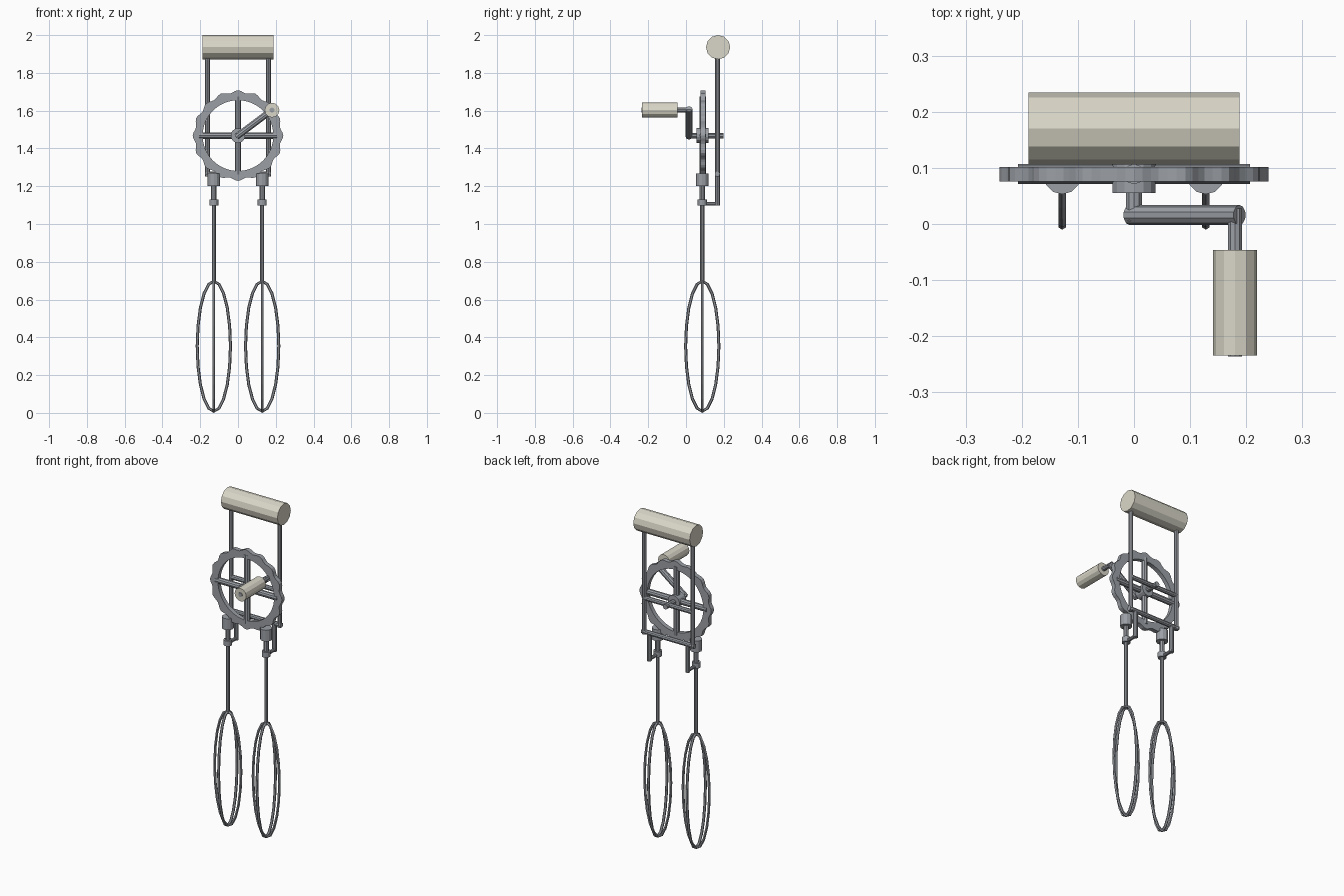
import bpy, bmesh, math
from mathutils import Vector

if "Cube" in bpy.data.objects:
    bpy.data.objects.remove(bpy.data.objects["Cube"])


def material(name, rgb):
    m = bpy.data.materials.new(name)
    m.diffuse_color = (*rgb, 1)
    m.use_nodes = True
    m.node_tree.nodes["Principled BSDF"].inputs["Base Color"].default_value = m.diffuse_color
    return m


steel = material("grey steel", (0.33, 0.35, 0.38))
cream = material("cream", (0.70, 0.68, 0.58))


def finish(name, bm, mat):
    bmesh.ops.recalc_face_normals(bm, faces=bm.faces)
    me = bpy.data.meshes.new(name)
    bm.to_mesh(me)
    bm.free()
    me.materials.append(mat)
    ob = bpy.data.objects.new(name, me)
    bpy.context.collection.objects.link(ob)
    return ob


def rod(name, a, b, r, mat=steel, sides=10):
    """Flat-faced cylinder between two points."""
    a, b = Vector(a), Vector(b)
    d = b - a
    bm = bmesh.new()
    bmesh.ops.create_cone(bm, cap_ends=True, segments=sides,
                          radius1=r, radius2=r, depth=d.length)
    ob = finish(name, bm, mat)
    ob.rotation_mode = 'QUATERNION'
    ob.rotation_quaternion = Vector((0, 0, 1)).rotation_difference(d)
    ob.location = (a + b) / 2
    return ob


def loop_wire(name, cx, cy, cz, rx, ry, rz, wire, n=20, sides=6):
    """Elliptical wire hoop in a vertical plane."""
    out = Vector((rx, ry, 0))
    w = out.normalized()
    side = w.cross(Vector((0, 0, 1)))
    bm = bmesh.new()
    rings = []
    for i in range(n):
        t = 2 * math.pi * i / n
        p = Vector((cx, cy, cz)) + out * math.cos(t) + Vector((0, 0, rz * math.sin(t)))
        nrm = (w * math.cos(t) * rz + Vector((0, 0, out.length * math.sin(t)))).normalized()
        rings.append([bm.verts.new(p + wire * (nrm * math.cos(2 * math.pi * k / sides)
                                               + side * math.sin(2 * math.pi * k / sides)))
                      for k in range(sides)])
    for i in range(n):
        r0, r1 = rings[i], rings[(i + 1) % n]
        for k in range(sides):
            q = (k + 1) % sides
            bm.faces.new((r0[k], r0[q], r1[q], r1[k]))
    return finish(name, bm, steel)


WZ, WY, BX, FY = 1.468, 0.089, 0.128, 0.166   # wheel centre, beater x, frame y

# top handle and frame
rod("top_handle", (-0.188, 0.17, 1.936), (0.188, 0.17, 1.936), 0.064, cream, 12)
rod("axle_crossbar", (-0.162, FY, WZ), (0.162, FY, WZ), 0.014)
rod("lower_crossbar", (-0.175, FY, 1.265), (0.175, FY, 1.265), 0.014)

# scalloped drive wheel rim
bm = bmesh.new()
n, lobes = 96, 16
rim = []
for i in range(n):
    t = 2 * math.pi * i / n
    ro = 0.233 + 0.007 * math.cos(lobes * t)
    rim.append([bm.verts.new((r * math.cos(t), y, WZ + r * math.sin(t)))
                for r, y in ((ro, 0.076), (ro, 0.102), (0.187, 0.102), (0.187, 0.076))])
for i in range(n):
    a, b = rim[i], rim[(i + 1) % n]
    for k in range(4):
        q = (k + 1) % 4
        bm.faces.new((a[k], a[q], b[q], b[k]))
finish("drive_wheel_rim", bm, steel)

# spokes, hub, axle
rod("spoke_horizontal", (-0.207, WY, WZ), (0.207, WY, WZ), 0.018)
rod("spoke_vertical", (0, WY, WZ - 0.207), (0, WY, WZ + 0.207), 0.018)
rod("wheel_hub", (0, 0.055, WZ), (0, 0.118, WZ), 0.039, sides=14)
rod("wheel_axle", (0, 0.005, WZ), (0, 0.198, WZ), 0.015)

# crank arm, pin and grip
GX, GZ = 0.18, 1.603
u = Vector((GX, 0, GZ - WZ)).normalized() * 0.01
rod("crank_arm", Vector((0, 0.016, WZ)) - u, Vector((GX, 0.016, GZ)) + u, 0.018)
rod("crank_pin", (GX, 0.028, GZ), (GX, -0.236, GZ), 0.013)
rod("crank_grip", (GX, -0.046, GZ), (GX, -0.234, GZ), 0.039, cream, 12)

# mirrored pairs: frame uprights, pinions, shafts, beaters
for s, side in ((-1, "left"), (1, "right")):
    x = s * BX
    rod(side + "_upright", (s * 0.162, FY, 1.252), (s * 0.162, FY, 1.90), 0.0135)
    rod(side + "_bearing_drop", (x, FY, 1.27), (x, FY, 1.098), 0.0135)
    rod(side + "_bearing_arm", (x, FY + 0.01, 1.107), (x, WY, 1.107), 0.010)
    rod(side + "_bearing_collar", (x, 0.086, 1.098), (x, 0.086, 1.13), 0.024, sides=12)
    rod(side + "_pinion", (x, 0.086, 1.2), (x, 0.086, 1.268), 0.033, sides=12)
    rod(side + "_pinion_neck", (x, 0.086, 1.12), (x, 0.086, 1.21), 0.0145)
    rod(side + "_beater_shaft", (x, 0.086, 0.685), (x, 0.086, 1.11), 0.011)
    loop_wire(side + "_beater_loop_wide", x, 0.086, 0.353, 0.088, 0, 0.345, 0.008)
    loop_wire(side + "_beater_loop_deep", x, 0.086, 0.353, 0, 0.088, 0.345, 0.008)
